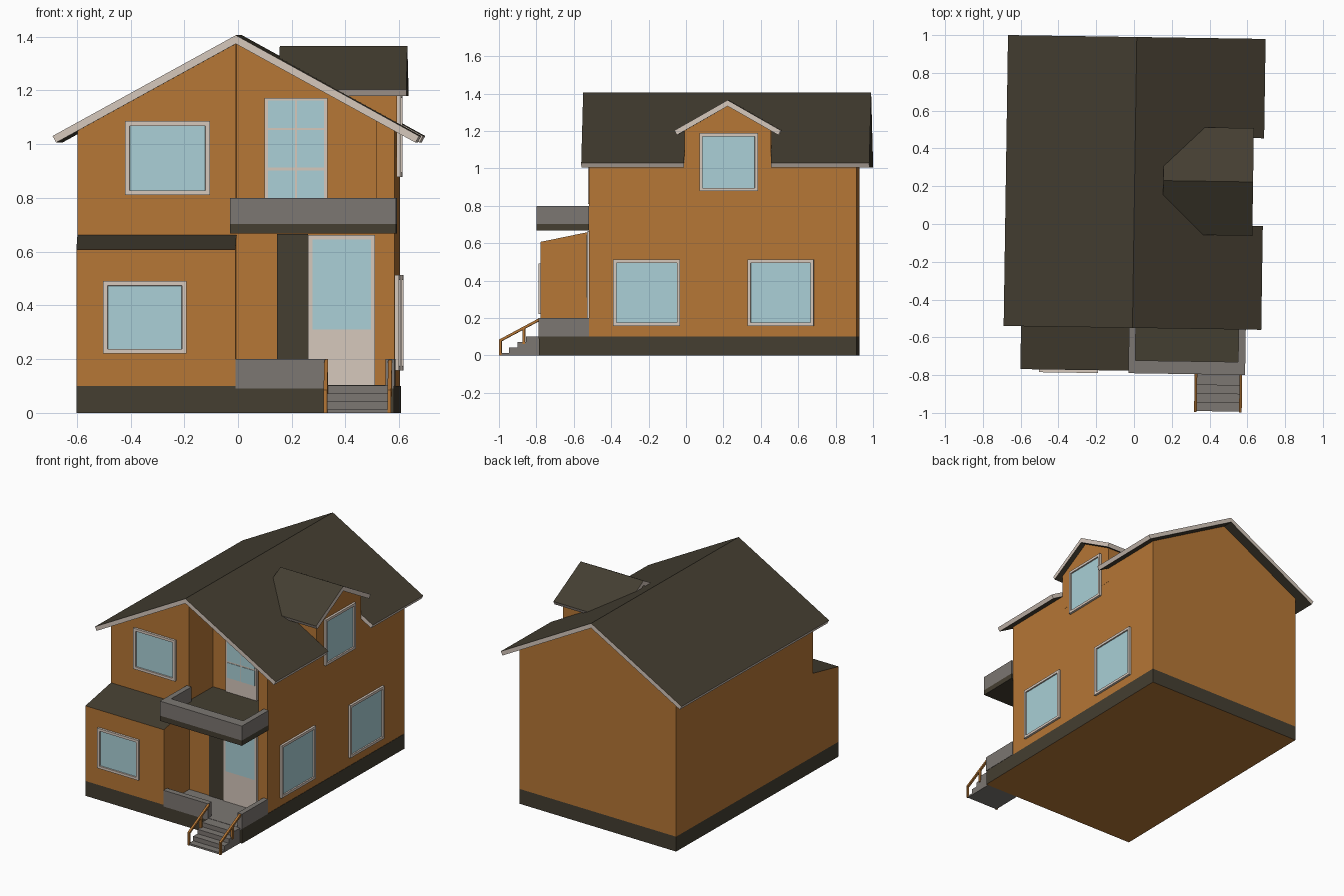
import bpy, bmesh, math
from mathutils import Vector, Matrix

if "Cube" in bpy.data.objects:
    bpy.data.objects.remove(bpy.data.objects["Cube"])

def mat(name, rgb):
    m = bpy.data.materials.new(name)
    lin = [((c / 255 + 0.055) / 1.055) ** 2.4 for c in rgb]
    m.diffuse_color = (*lin, 1)
    m.use_nodes = True
    m.node_tree.nodes["Principled BSDF"].inputs["Base Color"].default_value = m.diffuse_color
    return m

ORANGE = mat("orange_wall", (182, 119, 54))
DARK = mat("dark_brown", (68, 62, 49))
CREAM = mat("cream_trim", (214, 200, 188))
GLASS = mat("pale_blue_glass", (170, 208, 215))
GREY = mat("grey_stone", (124, 119, 114))
SKEW = Matrix.Rotation(math.radians(-0.86), 4, 'Z')  # the whole house is turned a little

def finish(name, bm, mats, rule=None):
    bmesh.ops.recalc_face_normals(bm, faces=bm.faces)
    bm.normal_update()
    if rule:
        for f in bm.faces:
            f.material_index = rule(f)
    bm.transform(SKEW)
    me = bpy.data.meshes.new(name)
    bm.to_mesh(me)
    bm.free()
    for m in mats:
        me.materials.append(m)
    ob = bpy.data.objects.new(name, me)
    bpy.context.collection.objects.link(ob)
    return ob

def loft(bm, a, b):
    """Closed solid between two matching outlines."""
    va, vb = [bm.verts.new(p) for p in a], [bm.verts.new(p) for p in b]
    bm.faces.new(va)
    bm.faces.new(vb[::-1])
    n = len(va)
    for i in range(n):
        bm.faces.new((va[i], vb[i], vb[(i + 1) % n], va[(i + 1) % n]))

def prism(name, profile, axis, lo, hi, mats, rule=None):
    """Extrude a (horizontal, z) profile along x or y."""
    put = (lambda t, p: (t, p[0], p[1])) if axis == 'x' else (lambda t, p: (p[0], t, p[1]))
    bm = bmesh.new()
    loft(bm, [put(lo, p) for p in profile], [put(hi, p) for p in profile])
    return finish(name, bm, mats, rule)

def box(name, x0, x1, y0, y1, z0, z1, m, rule=None):
    mats = m if isinstance(m, list) else [m]
    return prism(name, [(x0, z0), (x1, z0), (x1, z1), (x0, z1)], 'y', y0, y1, mats, rule)

# Plinth (underside in the wall colour)
box("plinth", -0.59, 0.592, -0.777, 0.92, 0, 0.1, [DARK, ORANGE],
    lambda f: 1 if f.normal.z < -0.5 else 0)

# Main walls: gabled back part, upper front left, ground front right, right pier
PEAK, SLOPE, W = 1.385, 0.55, 0.59
wz = lambda x: PEAK - SLOPE * abs(x)
prism("main_walls", [(-W, 0.1), (W, 0.1), (W, wz(W)), (0, PEAK), (-W, wz(W))],
      'y', -0.26, 0.92, [ORANGE])
prism("front_left_wall", [(-W, 0.1), (0, 0.1), (0, PEAK), (-W, wz(W))], 'y', -0.51, -0.26, [ORANGE])
box("front_right_wall", 0, W, -0.51, -0.26, 0.1, 0.67, ORANGE)
prism("right_pier", [(0.522, 0.67), (W, 0.67), (W, wz(W)), (0.522, wz(0.522))],
      'y', -0.51, -0.26, [ORANGE])

# Ground floor bay with lean-to roof
prism("front_bay", [(-0.777, 0.1), (-0.51, 0.1), (-0.51, 0.662), (-0.777, 0.607)],
      'x', -W, 0.002, [ORANGE, DARK], lambda f: 1 if f.normal.z > 0.5 else 0)

# Roof slabs: outline given as (distance from ridge, position along ridge)
def slab(name, pts, ridge_z, slope, put, t=0.028):
    c = 1 / math.sqrt(1 + slope * slope)
    s = slope * c
    top = [(d, l, ridge_z - slope * d) for d, l in pts]
    low = [(d, l, z - t / c) if d == 0 else (d - s * t, l, z - c * t) for d, l, z in top]
    bm = bmesh.new()
    loft(bm, [put(*p) for p in top], [put(*p) for p in low])
    finish(name, bm, [DARK, CREAM], lambda f: 0 if abs(f.normal.z) > 0.7 else 1)

E, Y0, Y1 = 0.682, -0.55, 0.99
slab("main_roof_left", [(0, Y0), (E, Y0), (E, Y1), (0, Y1)], 1.405, SLOPE,
     lambda d, l, z: (-d, l, z))
slab("main_roof_right", [(0, Y0), (E, Y0), (E, 0), (0.58, 0), (0.58, 0.464), (E, 0.464),
                         (E, Y1), (0, Y1)], 1.405, SLOPE, lambda d, l, z: (d, l, z))

# Dormer
DY = 0.232
prism("dormer_walls", [(DY - 0.232, 0.95), (DY + 0.232, 0.95), (DY + 0.232, 1.213),
                       (DY, 1.345), (DY - 0.232, 1.213)], 'x', 0.2, 0.591, [ORANGE])
for side, label in ((-1, "front"), (1, "back")):
    slab("dormer_roof_" + label, [(0, 0.152), (0.285, 0.152), (0.285, 0.627), (0, 0.627)],
         1.365, 0.57, lambda d, l, z: (l, DY + side * d, z))

# Windows: plate with inset, sunken glass
def plate(name, side, wall, u0, u1, z0, z1, m, t):
    if side == 'front':
        return box(name, u0, u1, wall - t, wall, z0, z1, m)
    return box(name, wall, wall + t, u0, u1, z0, z1, m)

def window(name, side, wall, u0, u1, z0, z1, t=0.015, rim=0.024):
    out = Vector((0, -1, 0)) if side == 'front' else Vector((1, 0, 0))
    bm = bmesh.new()
    put = (lambda u, z, k: (u, wall - k, z)) if side == 'front' else (lambda u, z, k: (wall + k, u, z))
    rect = [(u0, z0), (u1, z0), (u1, z1), (u0, z1)]
    loft(bm, [put(u, z, 0) for u, z in rect], [put(u, z, t) for u, z in rect])
    bmesh.ops.recalc_face_normals(bm, faces=bm.faces)
    bm.normal_update()
    pane = max(bm.faces, key=lambda f: f.normal.dot(out))
    bmesh.ops.inset_region(bm, faces=[pane], thickness=rim)
    bmesh.ops.inset_region(bm, faces=[pane], thickness=0.001)
    bmesh.ops.translate(bm, verts=pane.verts[:], vec=out * -0.009)
    pane.material_index = 1
    finish(name, bm, [CREAM, GLASS])

window("bay_window", 'front', -0.777, -0.49, -0.18, 0.22, 0.49)
window("upper_front_window", 'front', -0.51, -0.412, -0.097, 0.81, 1.085)
window("right_window_front", 'right', W, -0.38, -0.022, 0.158, 0.512)
window("right_window_back", 'right', W, 0.338, 0.692, 0.158, 0.512)
window("dormer_window", 'right', 0.591, 0.08, 0.394, 0.878, 1.188)

# Entrance door with dark side panel
plate("door_side_panel", 'front', -0.51, 0.153, 0.268, 0.1, 0.665, DARK, 0.006)
plate("entrance_door", 'front', -0.51, 0.268, 0.518, 0.1, 0.662, CREAM, 0.012)
plate("entrance_door_glass", 'front', -0.522, 0.285, 0.503, 0.31, 0.645, GLASS, 0.003)

# Balcony door with six panes
plate("balcony_door", 'front', -0.26, 0.103, 0.337, 0.70, 1.172, CREAM, 0.012)
for i, (z0, z1) in enumerate(((0.80, 0.902), (0.912, 1.052), (1.06, 1.162))):
    for j, (u0, u1) in enumerate(((0.116, 0.216), (0.223, 0.324))):
        plate(f"balcony_door_pane_{i}_{j}", 'front', -0.272, u0, u1, z0, z1, GLASS, 0.003)

# Balcony slab, recess floor and parapet
BX0, BX1, BY = -0.018, 0.6, -0.79
box("balcony_slab", BX0, BX1, BY, -0.51, 0.667, 0.702, DARK)
box("balcony_recess_floor", 0, 0.522, -0.51, -0.26, 0.667, 0.702, DARK)
box("parapet_front", BX0, BX1, BY, BY + 0.068, 0.702, 0.8, GREY)
box("parapet_left", BX0, BX0 + 0.036, BY + 0.068, -0.51, 0.702, 0.8, GREY)
box("parapet_right", BX1 - 0.038, BX1, BY + 0.068, -0.51, 0.702, 0.8, GREY)

# Porch floor and low walls
box("porch_floor", 0.002, W, -0.779, -0.51, 0.09, 0.104, GREY)
box("porch_wall_front", 0.002, 0.338, -0.78, -0.742, 0.1, 0.2, GREY)
box("porch_wall_right", 0.56, 0.594, -0.78, -0.51, 0.1, 0.2, GREY)

# Steps
stairs = [(-0.777, 0), (-0.985, 0)]
for i in range(4):
    z = 0.012 + 0.03 * i
    stairs += [(-0.985 + 0.046 * i, z), (-0.985 + 0.046 * (i + 1), z)]
stairs += [(-0.777, 0.102)]
prism("steps", stairs, 'x', 0.34, 0.578, [GREY])

# Handrails with posts
for label, x in (("left", 0.34), ("right", 0.578)):
    a, b = x - 0.007, x + 0.007
    prism("handrail_" + label, [(-0.99, 0.07), (-0.775, 0.185), (-0.775, 0.2), (-0.99, 0.085)],
          'x', a, b, [ORANGE])
    box("handrail_low_post_" + label, a, b, -0.99, -0.978, 0, 0.08, ORANGE)
    box("handrail_high_post_" + label, a, b, -0.866, -0.852, 0.06, 0.145, ORANGE)
